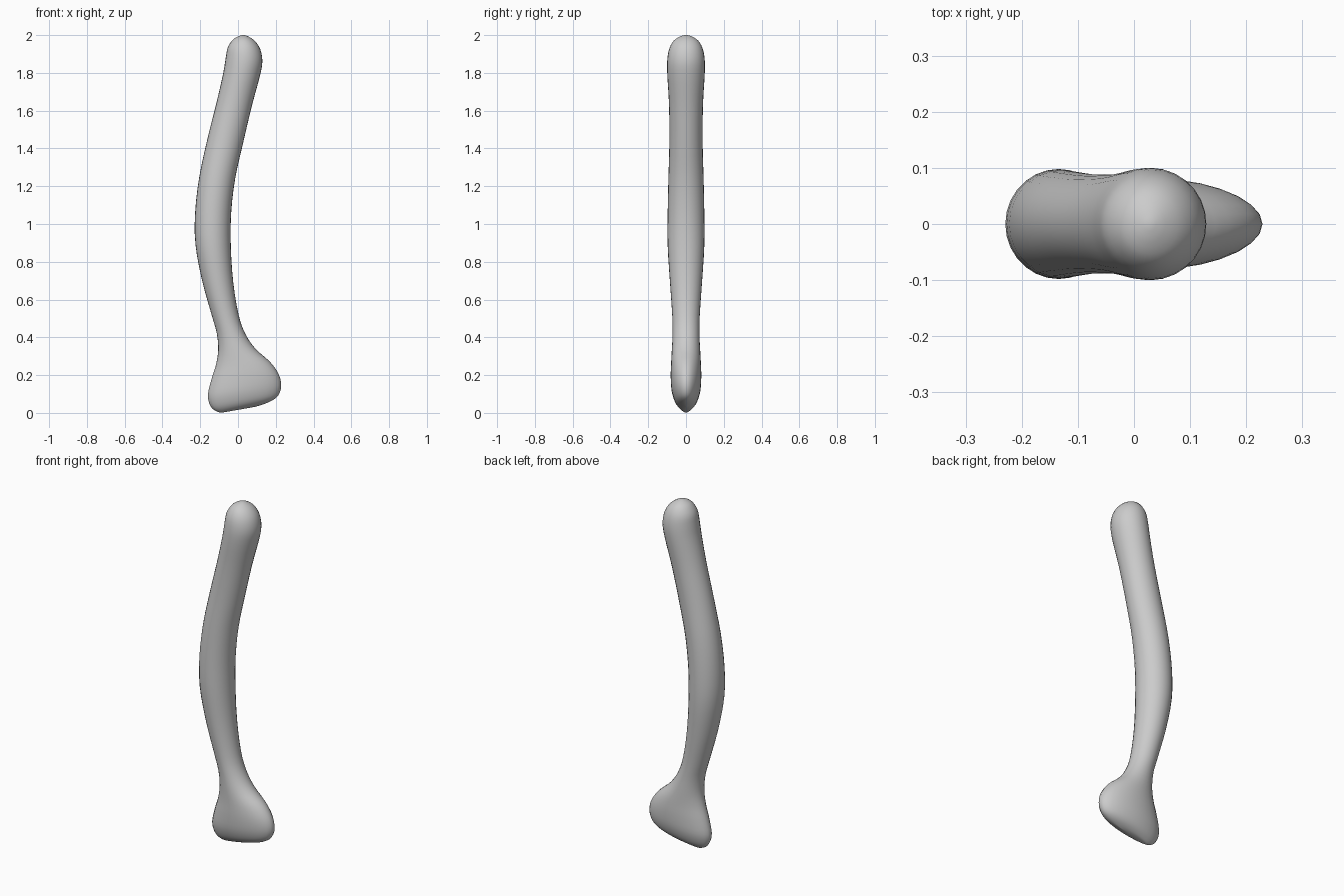
import bpy, bmesh, math
from mathutils import Vector

# Cross-sections from foot to top: left x, left z, right x, right z, half depth
SECTIONS = [
    (-0.07, 0.004, 0.09, 0.032, 0.004),
    (-0.095, 0.002, 0.13, 0.044, 0.022),
    (-0.13, 0.018, 0.18, 0.065, 0.046),
    (-0.152, 0.05, 0.215, 0.095, 0.064),
    (-0.159, 0.10, 0.229, 0.145, 0.077),
    (-0.14, 0.18, 0.215, 0.205, 0.081),
    (-0.118, 0.25, 0.17, 0.27, 0.079),
    (-0.105, 0.33, 0.092, 0.34, 0.075),
    (-0.112, 0.42, 0.038, 0.42, 0.071),
    (-0.14, 0.52, 0.003, 0.52, 0.073),
    (-0.19, 0.70, -0.025, 0.69, 0.085),
    (-0.225, 0.89, -0.038, 0.88, 0.097),
    (-0.227, 1.06, -0.036, 1.06, 0.097),
    (-0.205, 1.25, -0.015, 1.24, 0.093),
    (-0.162, 1.45, 0.025, 1.42, 0.088),
    (-0.112, 1.65, 0.072, 1.62, 0.090),
    (-0.078, 1.80, 0.115, 1.78, 0.099),
    (-0.065, 1.88, 0.129, 1.86, 0.099),
    (-0.054, 1.935, 0.118, 1.925, 0.088),
    (-0.028, 1.975, 0.09, 1.968, 0.064),
    (0.0, 1.993, 0.056, 1.992, 0.032),
    (0.022, 2.0, 0.034, 2.0, 0.006),
]
SIDES, STEPS = 28, 3


def smooth_sections(keys):
    """Catmull-Rom interpolation between the key sections."""
    out = []
    for i in range(len(keys) - 1):
        a, b, c, d = (Vector(keys[min(max(i + k, 0), len(keys) - 1)]) for k in (-1, 0, 1, 2))
        for s in range(STEPS):
            t = s / STEPS
            out.append(0.5 * (2 * b + (c - a) * t + (2 * a - 5 * b + 4 * c - d) * t * t
                              + (3 * b - a - 3 * c + d) * t ** 3))
    out.append(Vector(keys[-1]))
    return out


# Curved handle with flared foot, lofted as one skin
bm = bmesh.new()
rings = []
for xl, zl, xr, zr, hy in smooth_sections(SECTIONS):
    ring = []
    for k in range(SIDES):
        a = 2 * math.pi * k / SIDES
        f = 0.5 + 0.5 * math.cos(a)
        ring.append(bm.verts.new((xl + (xr - xl) * f, hy * math.sin(a), zl + (zr - zl) * f)))
    rings.append(ring)
for lo, hi in zip(rings, rings[1:]):
    for k in range(SIDES):
        n = (k + 1) % SIDES
        bm.faces.new((lo[k], lo[n], hi[n], hi[k]))
bm.faces.new(rings[0][::-1])
bm.faces.new(rings[-1])
bmesh.ops.recalc_face_normals(bm, faces=bm.faces)
for f in bm.faces:
    f.smooth = True
mesh = bpy.data.meshes.new("handle")
bm.to_mesh(mesh)
bm.free()
bpy.context.collection.objects.link(bpy.data.objects.new("handle", mesh))
